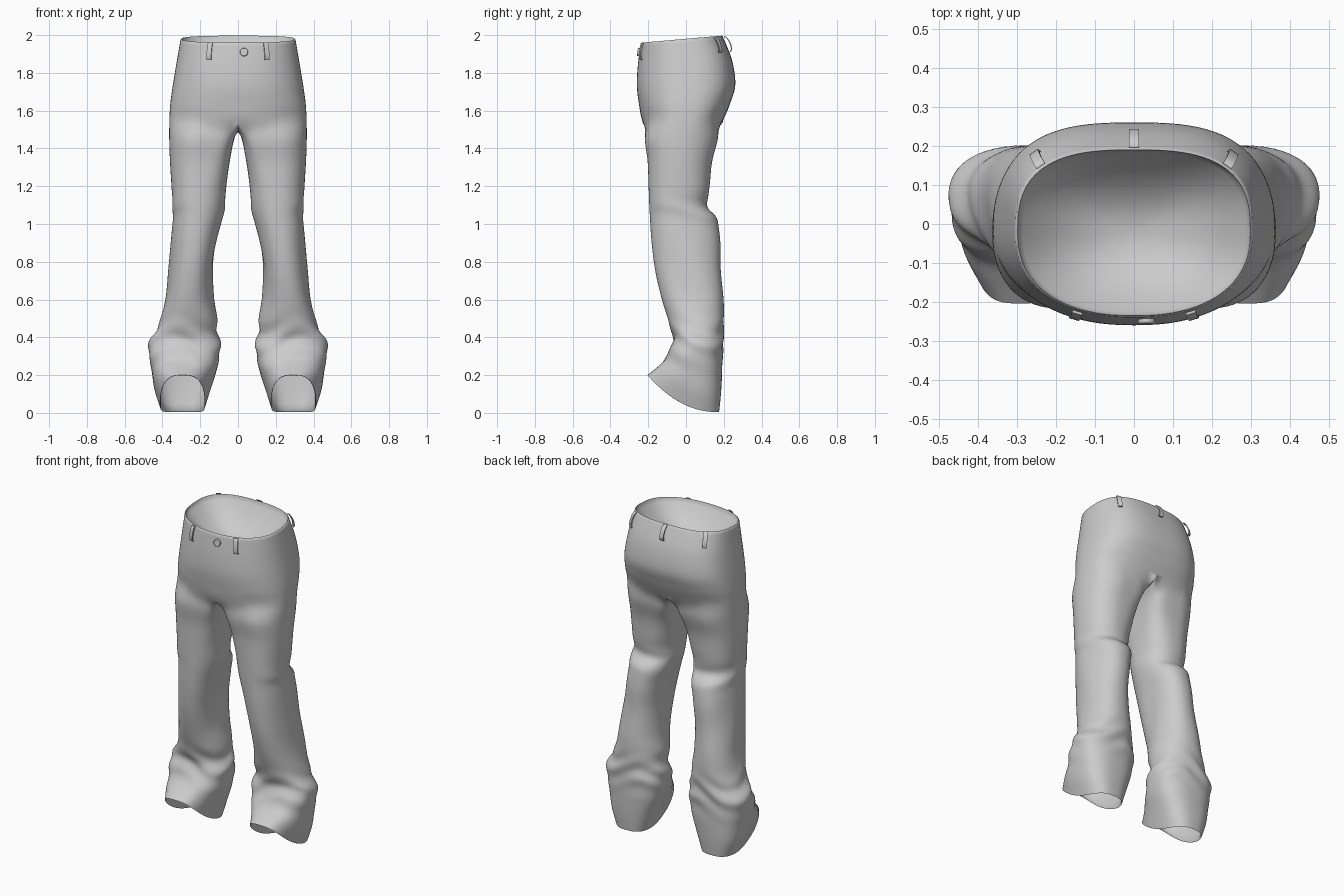
import bpy, bmesh, math
from math import sin, cos, pi, exp, radians
from mathutils import Vector

if "Cube" in bpy.data.objects:
    bpy.data.objects.remove(bpy.data.objects["Cube"])

M, K, STEPS = 45, 17, 6      # outer-arc points, inner-leg points, rings per key section


def spow(v, e):
    return math.copysign(abs(v) ** e, v)


def oval(th, cx, rx, yf, yb, zf, zb, nf, nb, p=1.0):
    """Point on a rounded-square oval whose front and back can sit at different heights."""
    n = nb if sin(th) > 0 else nf
    cy, ry = (yf + yb) / 2, (yb - yf) / 2
    x = cx + rx * spow(cos(th), 2 / n)
    s = spow(sin(th), 2 / n)
    return Vector((x, cy + ry * s, zb + (zf - zb) * ((1 - s) / 2) ** p))


# Hips: half width, front y, back y, front z, back z
HIPS = [(.305, -.240, .195, 1.955, 1.992), (.325, -.255, .243, 1.84, 1.87),
        (.345, -.260, .261, 1.73, 1.74), (.358, -.249, .236, 1.635, 1.645),
        (.363, -.232, .198, 1.55, 1.555)]
# Leg: inner x, outer x, front y, back y, front z, back z
LEG = [(.020, .364, -.217, .168, 1.45, 1.45), (.044, .360, -.203, .138, 1.33, 1.33),
       (.062, .352, -.198, .125, 1.20, 1.20), (.069, .347, -.195, .113, 1.11, 1.10),
       (.080, .345, -.192, .160, 1.04, 1.03), (.110, .352, -.185, .180, .92, .92),
       (.132, .364, -.165, .186, .78, .78), (.130, .383, -.130, .199, .62, .62),
       (.113, .408, -.100, .200, .51, .51), (.112, .432, -.078, .197, .44, .44),
       (.098, .464, -.068, .196, .39, .38), (.095, .474, -.082, .194, .34, .32),
       (.112, .458, -.112, .191, .285, .21), (.145, .443, -.155, .185, .24, .10),
       (.175, .412, -.204, .175, .20, .004)]
H = len(HIPS)


def hip_point(th, k):
    w, yf, yb, zf, zb = HIPS[k]
    p = oval(th, 0, w, yf, yb, zf, zb, 2.3, 2.8)
    if abs(th) > pi / 2 - 1e-4:
        p.x = 0
    return p


def leg_point(th, k):
    a, b, yf, yb, zf, zb = LEG[k]
    low = max(0, (k - 9) / 5)
    n = 2.2 + .9 * low
    if cos(th) < 0 and k < 3:          # squarer inner thigh so it flows out of the hips
        n = (4.5, 3.2, 2.5)[k]
    return oval(th, (a + b) / 2, (b - a) / 2, yf, yb, zf, zb, n, n - .3 * low, 1 + 1.2 * low)


def spline(keys, steps):
    """Smooth curve through key points."""
    q = [keys[0]] + keys + [keys[-1]]
    out = []
    for i in range(1, len(q) - 2):
        a, b, c, d = q[i - 1:i + 3]
        for j in range(steps):
            t = j / steps
            out.append(.5 * (2 * b + (c - a) * t + (2 * a - 5 * b + 4 * c - d) * t * t
                             + (3 * b - a - 3 * c + d) * t ** 3))
    return out + [keys[-1].copy()]


# Columns running from waist to hem on the outside, and from crotch to hem inside
outer, inner = [], []
SPLIT = (H - 1) * STEPS
A = radians(140)
for j in range(M):
    f = 2 * j / (M - 1) - 1
    col = spline([hip_point(f * pi / 2, k) for k in range(H)]
                 + [leg_point(f * A, k) for k in range(len(LEG))], STEPS)
    for p in col[:SPLIT + 1]:
        p.x = 0 if j in (0, M - 1) else max(p.x, .001)
    outer.append(col)
w, yf, yb, zf, zb = HIPS[-1]
for j in range(1, K + 1):
    f = j / (K + 1)
    c, s = cos(f * pi), sin(f * pi)
    crotch = Vector((0, (yf + yb) / 2 + (yb - yf) / 2 * c, (zf + zb) / 2 + (zb - zf) / 2 * c - .065 * s ** .75))
    th = A + f * (2 * pi - 2 * A)
    inner.append(spline([crotch] + [leg_point(th, k) for k in range(len(LEG))], STEPS))

rings = [[c[i] for c in outer] for i in range(SPLIT)]
legs = [[c[i + SPLIT] for c in outer] + [c[i] for c in inner] for i in range(len(inner[0]))]

# Cloth creases behind the knee and stacked above the hem
for r in legs[1:]:
    mid = sum(r, Vector()) / len(r)
    for p in r:
        d = Vector((p.x - mid.x, p.y - mid.y, 0))
        a = math.atan2(d.y, d.x)
        h = .006 * exp(-((p.z - .38) / .10) ** 2) * sin(p.z * 50 + 3 * sin(a * 2 + .6))
        h += .004 * exp(-((p.z - 1.08) / .08) ** 2) * sin(p.z * 48 + 2 * a) * (.5 + .5 * sin(a))
        h += .004 * exp(-((p.z - .75) / .25) ** 2) * sin(3 * a + p.z * 9)
        p += d.normalized() * h


# Hem folds inward and follows the inside of the leg up to a closed end
def shrink(ring, s):
    m = sum(ring, Vector()) / len(ring)
    return [m + (p - m) * s for p in ring]


last = len(legs) - 1
legs += [shrink(legs[last - i], .95) for i in range(1, 20, 2)]
legs += [shrink(legs[last - 20], s) for s in (.85, .6, .3, 0)]

# Rolled waist edge running into the inner lining
lining = []
for s in (0, .2, .4, .6, .75, .87, .94, .965):
    lining.append([Vector((p.x * s, (p.y + .02) * s - .02,
                           1.975 + (p.z - 1.975) * s - .17 * (1 - s ** 2.2))) for p in rings[0]])
lining.append([Vector((p.x * .98, (p.y + .02) * .98 - .02, p.z + .005)) for p in rings[0]])

bm = bmesh.new()
top = [[bm.verts.new(p) for p in r] for r in lining + rings]
low = [[bm.verts.new(p) for p in r] for r in legs]
top.append(low[0][:M])


def skin(rows, closed):
    for a, b in zip(rows, rows[1:]):
        n = len(a)
        for j in range(n if closed else n - 1):
            k = (j + 1) % n
            bm.faces.new((a[j], b[j], b[k], a[k]))


skin(top, False)
skin(low, True)
bmesh.ops.remove_doubles(bm, verts=bm.verts, dist=1e-5)


def finish(bm, name, angle=50):
    me = bpy.data.meshes.new(name)
    bm.to_mesh(me)
    bm.free()
    ob = bpy.data.objects.new(name, me)
    bpy.context.collection.objects.link(ob)
    bpy.ops.object.select_all(action='DESELECT')
    ob.select_set(True)
    bpy.context.view_layer.objects.active = ob
    bpy.ops.object.shade_smooth_by_angle(angle=radians(angle))
    return ob


trousers = finish(bm, "trousers", 60)
mir = trousers.modifiers.new("mirror", 'MIRROR')
mir.merge_threshold = .0005


# Belt loops: thin arched straps standing off the waistband
def belt_loop(name, deg, flip=1, lift=.014, length=.85):
    th = radians(deg)
    a, b = hip_point(th, 0), hip_point(th, 1)
    a.x *= flip
    b.x *= flip
    e = hip_point(th + .02, 0) - hip_point(th - .02, 0)
    side = Vector((e.x * flip, e.y, 0)).normalized()
    out = Vector((side.y, -side.x, 0)) * flip
    bm = bmesh.new()
    rows = []
    for i in range(9):
        t = i / 8
        c = a.lerp(b, t * length) + Vector((0, 0, .004)) + out * (.002 + lift * sin(pi * t) ** .5)
        rows.append([bm.verts.new(c + side * sx * .013 + out * o)
                     for sx, o in ((-1, 0), (1, 0), (1, .007), (-1, .007))])
    for r, s in zip(rows, rows[1:]):
        for j in range(4):
            bm.faces.new((r[j], s[j], s[(j + 1) % 4], r[(j + 1) % 4]))
    bm.faces.new(rows[0])
    bm.faces.new(rows[-1][::-1])
    bmesh.ops.recalc_face_normals(bm, faces=bm.faces)
    finish(bm, name)


for flip, tag in ((1, "right"), (-1, "left")):
    belt_loop("front_belt_loop_" + tag, -65, flip, .009, .8)
    belt_loop("rear_side_belt_loop_" + tag, 45, flip, .012, .7)
belt_loop("rear_belt_loop", 90, 1, .018, .7)

# Front button
bpy.ops.mesh.primitive_cylinder_add(vertices=24, radius=.022, depth=.014,
                                    location=(.032, -.2505, 1.91), rotation=(radians(82), 0, 0))
button = bpy.context.object
button.name = "button"
bev = button.modifiers.new("bevel", 'BEVEL')
bev.width, bev.segments = .004, 2
bpy.ops.object.shade_smooth_by_angle(angle=radians(40))
